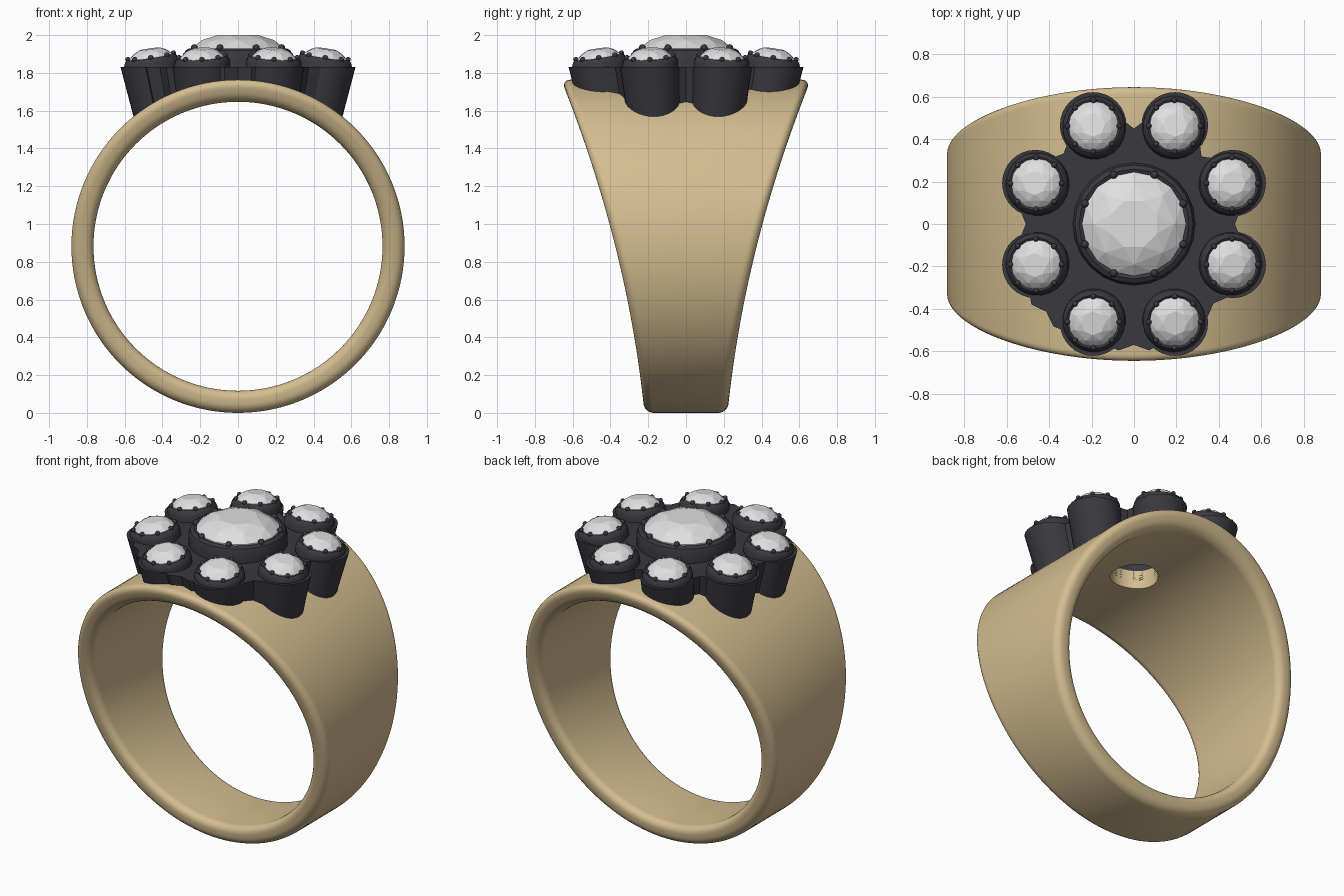
import bpy, bmesh
from math import sin, cos, pi, tau, radians
from mathutils import Matrix, Vector

cube = bpy.data.objects.get("Cube")
if cube:
    bpy.data.objects.remove(cube, do_unlink=True)


def material(name, rgb, metal=0.0):
    m = bpy.data.materials.new(name)
    m.use_nodes = True
    m.diffuse_color = (*rgb, 1)
    m.node_tree.nodes["Principled BSDF"].inputs["Base Color"].default_value = (*rgb, 1)
    return m


GOLD = material("warm gold", (0.66, 0.51, 0.28))
DARK = material("blackened metal", (0.042, 0.04, 0.048))
STONE = material("clear stone", (0.74, 0.74, 0.74))


def finish(name, bm, mat, smooth=None, matrix=None):
    """Turn a bmesh into an object with one material."""
    bmesh.ops.recalc_face_normals(bm, faces=bm.faces)
    if matrix:
        bm.transform(matrix)
    me = bpy.data.meshes.new(name)
    bm.to_mesh(me)
    bm.free()
    ob = bpy.data.objects.new(name, me)
    bpy.context.collection.objects.link(ob)
    if mat:
        me.materials.append(mat)
    if smooth:
        shade(ob, smooth)
    return ob


def activate(ob):
    bpy.ops.object.select_all(action="DESELECT")
    ob.select_set(True)
    bpy.context.view_layer.objects.active = ob


def shade(ob, angle):
    activate(ob)
    bpy.ops.object.shade_smooth_by_angle(angle=radians(angle))


def cut(ob, cutter):
    activate(ob)
    mod = ob.modifiers.new("cut", "BOOLEAN")
    mod.operation = "DIFFERENCE"
    mod.solver = "EXACT"
    mod.object = cutter
    bpy.ops.object.modifier_apply(modifier=mod.name)


def skin(rows, wrap=False, caps=False):
    """Bridge equal closed rows of points into a surface."""
    bm = bmesh.new()
    rows = [[bm.verts.new(p) for p in row] for row in rows]
    pairs = list(zip(rows, rows[1:])) + ([(rows[-1], rows[0])] if wrap else [])
    for a, b in pairs:
        for i in range(len(a)):
            j = (i + 1) % len(a)
            bm.faces.new((a[i], a[j], b[j], b[i]))
    if caps:
        bm.faces.new(rows[0])
        bm.faces.new(rows[-1])
    return bm


def circle(r, z, n, turn=0.0):
    return [Vector((r * cos(tau * i / n + turn), r * sin(tau * i / n + turn), z))
            for i in range(n)]


def cylinder(name, r, z0, z1, n, matrix=None):
    ob = finish(name, skin([circle(r, z0, n), circle(r, z1, n)], caps=True), None, None, matrix)
    ob.hide_render = True
    ob.hide_set(True)
    return ob


# Band: rounded section swept round the finger, widening with height
CENTRE, INNER, OUTER, ROUND = 0.882, 0.765, 0.882, 0.048


def half_width(z):
    return 0.22 + 0.1 * z + 0.085 * z * z


def band_section(a):
    points = []
    for q, (sy, radius) in enumerate(((1, OUTER - ROUND), (-1, OUTER - ROUND),
                                      (-1, INNER + ROUND), (1, INNER + ROUND))):
        for k in range(7):
            t = q * pi / 2 + k * pi / 12
            r = radius + ROUND * sin(t)
            z = CENTRE + r * sin(a)
            y = sy * (half_width(z) - ROUND) + ROUND * cos(t)
            points.append((r * cos(a), y, z))
    return points


band = finish("band", skin([band_section(tau * i / 128) for i in range(128)], wrap=True), GOLD)

# Helpers: the finger opening and the light hole under the centre stone
finger = cylinder("finger_cutter", 0.82, -1, 1, 96,
                  Matrix.Translation((0, 0, CENTRE)) @ Matrix.Rotation(pi / 2, 4, "X"))
hole = cylinder("hole_cutter", 0.14, 1.4, 1.9, 48)
cut(band, hole)
shade(band, 35)

# Setting: every wall leans in towards the axis as it goes down
TOP, FOOT, LEAN = 1.83, 1.45, 0.84
PETAL, RING = 0.157, 0.503


def tapered(name, outline):
    low = [Vector((p.x * LEAN, p.y * LEAN, FOOT)) for p in outline]
    ob = finish(name, skin([low, outline], caps=True), DARK)
    cut(ob, finger)
    return ob


def polar(r, a, z=TOP):
    return Vector((r * cos(a), r * sin(a), z))


# Gallery plate with a notch between each pair of cups
notches = (0.475, 0.45, 0.45, 0.47, 0.51, 0.585, 0.57, 0.53)
outline = []
for i, notch in enumerate(notches):
    a = i * pi / 4
    shoulder = max(0.5, notch + 0.03)
    outline += [polar(shoulder, a - 0.12), polar(notch, a), polar(shoulder, a + 0.12)]
plate = tapered("gallery_plate", outline)
cut(plate, hole)


def stone(name, r, crown, depth, matrix):
    """Faceted round stone: table, crown, girdle and point."""
    bm = bmesh.new()
    points = (circle(r * 0.48, crown, 8, pi / 8) + circle(r * 0.78, crown * 0.62, 8)
              + circle(r, 0, 16) + circle(r, -0.01, 16) + [Vector((0, 0, -depth))])
    for p in points:
        bm.verts.new(p)
    bmesh.ops.convex_hull(bm, input=bm.verts)
    finish(name, bm, STONE, None, matrix)


def mount(label, r, wall, height, crown, depth, bead, matrix):
    """Bezel ring, stone and eight prong beads around a local origin at the girdle."""
    profile = ((r + wall, -height), (r + wall, -height * 0.45), (r + wall * 0.75, -0.012),
               (r + wall * 0.3, 0.0), (r - 0.004, -0.008), (r - 0.004, -height))
    finish(label + "_bezel", skin([circle(a, z, 24) for a, z in profile], wrap=True),
           DARK, 30, matrix)
    stone(label + "_stone", r, crown, depth, matrix)
    bm = bmesh.new()
    for p in circle(r + bead * 0.3, 0.003, 8, pi / 8):
        bmesh.ops.create_icosphere(bm, subdivisions=2, radius=bead,
                                   matrix=Matrix.Translation(p))
    finish(label + "_prongs", bm, DARK, 60, matrix)


# Eight outer cups, their stones tipped slightly outwards
for i in range(8):
    a = pi / 8 + i * pi / 4
    centre = polar(RING, a)
    cup = tapered("outer_cup_%d" % (i + 1), [centre + p for p in circle(PETAL, 0, 32)])
    shade(cup, 35)
    place = (Matrix.Translation(polar(RING - 0.003, a, 1.885)) @ Matrix.Rotation(a, 4, "Z")
             @ Matrix.Rotation(radians(9), 4, "Y"))
    mount("outer_%d" % (i + 1), 0.118, 0.03, 0.07, 0.042, 0.05, 0.014, place)

# Large centre stone
mount("centre", 0.245, 0.045, 0.1, 0.07, 0.17, 0.019, Matrix.Translation((0, 0, 1.93)))
